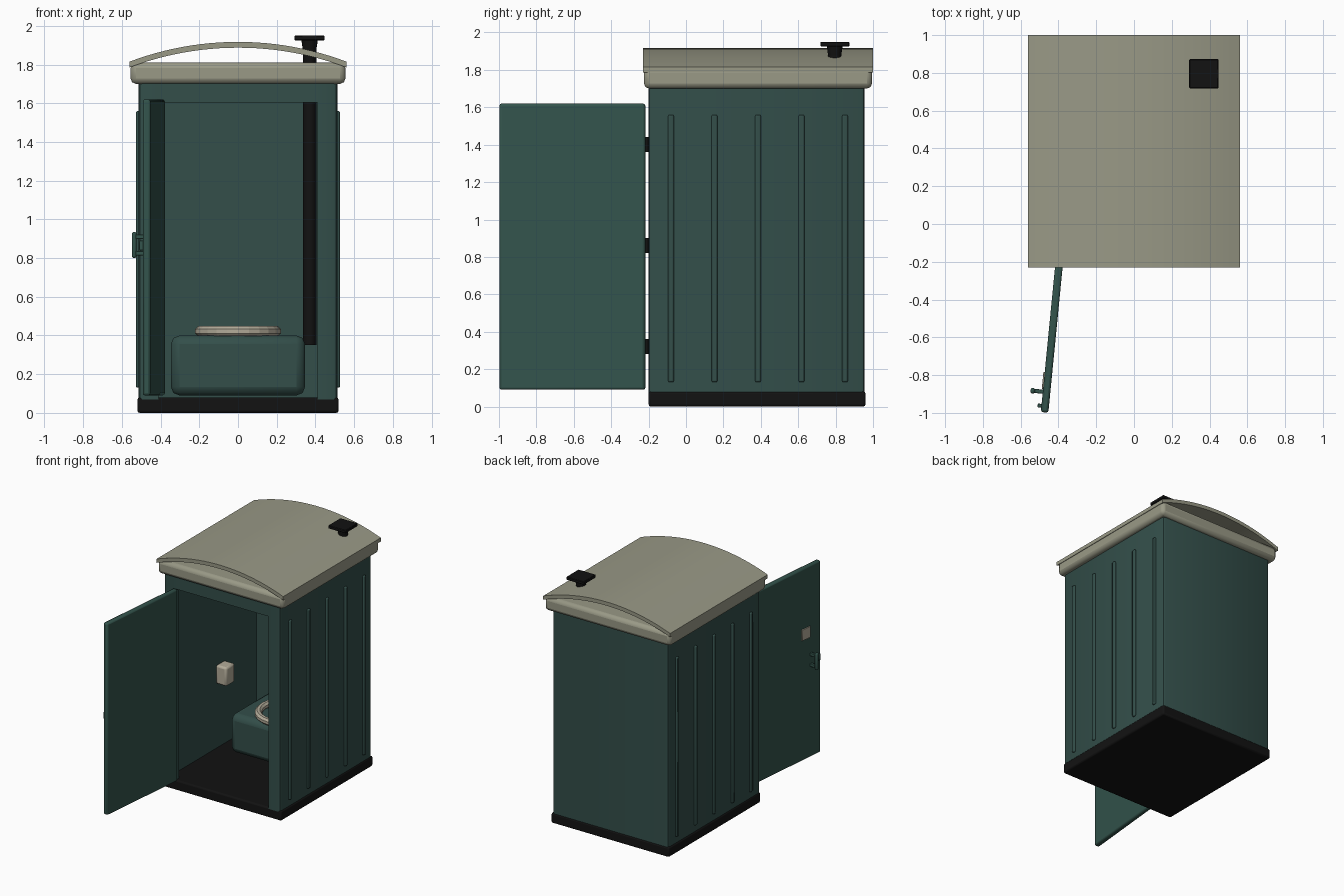
import bpy, bmesh, math
from mathutils import Matrix, Vector

if "Cube" in bpy.data.objects:
    bpy.data.objects.remove(bpy.data.objects["Cube"])


def material(name, rgb):
    m = bpy.data.materials.new(name)
    m.diffuse_color = (*rgb, 1)
    m.use_nodes = True
    m.node_tree.nodes["Principled BSDF"].inputs["Base Color"].default_value = m.diffuse_color
    return m


GREEN = material("wall green", (0.033, 0.077, 0.068))
DOOR = material("door green", (0.033, 0.088, 0.072))
BLACK = material("black plastic", (0.006, 0.006, 0.006))
BEIGE = material("roof beige", (0.32, 0.32, 0.24))
CREAM = material("fitting cream", (0.45, 0.41, 0.32))


def finish(bm, name, mat, bevel=0, segs=2, smooth=35, matrix=None):
    bmesh.ops.recalc_face_normals(bm, faces=bm.faces)
    me = bpy.data.meshes.new(name)
    bm.to_mesh(me)
    bm.free()
    ob = bpy.data.objects.new(name, me)
    bpy.context.collection.objects.link(ob)
    me.materials.append(mat)
    if matrix:
        ob.matrix_world = matrix
    if bevel:
        b = ob.modifiers.new("bevel", 'BEVEL')
        b.width, b.segments = bevel, segs
    if smooth:
        bpy.ops.object.select_all(action='DESELECT')
        ob.select_set(True)
        bpy.context.view_layer.objects.active = ob
        bpy.ops.object.shade_smooth_by_angle(angle=math.radians(smooth))
    return ob


def box(name, mat, x, y, z, bevel=0, segs=2, smooth=35, matrix=None):
    """Box from (min, max) ranges."""
    bm = bmesh.new()
    bmesh.ops.create_cube(bm, size=1)
    for v in bm.verts:
        v.co = Vector([(r[0] + r[1]) / 2 + c * (r[1] - r[0])
                       for c, r in zip(v.co, (x, y, z))])
    return finish(bm, name, mat, bevel, segs, smooth, matrix)


def cyl(name, mat, x, y, z, r1, r2=None, sides=20, matrix=None):
    bm = bmesh.new()
    bmesh.ops.create_cone(bm, cap_ends=True, segments=sides, radius1=r1,
                          radius2=r1 if r2 is None else r2, depth=z[1] - z[0],
                          matrix=Matrix.Translation((x, y, sum(z) / 2)))
    return finish(bm, name, mat, matrix=matrix)


def extrude(name, mat, pts, vec, smooth=35):
    bm = bmesh.new()
    f = bm.faces.new([bm.verts.new(p) for p in pts])
    g = bmesh.ops.extrude_face_region(bm, geom=[f])
    for e in g["geom"]:
        if isinstance(e, bmesh.types.BMVert):
            e.co += Vector(vec)
    return finish(bm, name, mat, smooth=smooth)


# base and floor
box("base", BLACK, (-.52, .52), (-.2, .96), (0, .08), .012)

# shell: C-shaped plan with chamfered outer corners, open at the front
W, F, B, C, J, T = .513, -.2, .955, .02, .41, .03
half = [(J, F + .04), (J, F), (W - C, F), (W - C * .3, F + C * .3), (W, F + C),
        (W, B - C), (W - C * .3, B - C * .3), (W - C, B)]
outer = half + [(-x, y) for x, y in reversed(half)]
inner = [(-W + T, F + .04), (-W + T, B - T), (W - T, B - T), (W - T, F + .04)]
extrude("wall_shell", GREEN, [(x, y, .07) for x, y in outer + inner], (0, 0, 1.65))
box("door_header", GREEN, (-J, J), (F, F + .04), (1.605, 1.72))

# side ribs
for s, side in ((-1, "left"), (1, "right")):
    for i in range(5):
        y = -.08 + i * .2325
        box(f"{side}_rib_{i + 1}", GREEN, sorted((s * .505, s * .527)),
            (y - .015, y + .015), (.13, 1.56), .008)

# roof trim and arched roof sheet
box("roof_trim", BEIGE, (-.555, .555), (-.225, .995), (1.70, 1.81), .028, 2)
R, H = 1.59, .56
a0 = math.asin(H / R)
arc = [a0 * (i / 12 - 1) for i in range(25)]
top = [(R * math.sin(a), 1.917 - R + R * math.cos(a)) for a in arc]
low = [(x, z - .03) for x, z in reversed(top)]
extrude("arched_roof", BEIGE, [(x, -.23, z) for x, z in top + low], (0, 1.23, 0))

# vent pipe with collar and square cap
cyl("vent_pipe", BLACK, .37, .795, (.35, 1.93), .035)
cyl("vent_collar", BLACK, .37, .795, (1.87, 1.93), .034, .043)
box("vent_cap", BLACK, (.292, .447), (.718, .873), (1.925, 1.95), .004, 1)

# seat box and ring
box("seat_box", GREEN, (-.347, .347), (.39, .93), (.09, .4), .045, 2)
bm = bmesh.new()
N, M, big, small = 24, 8, .197, .028
rings = []
for i in range(N):
    a = 2 * math.pi * i / N
    rings.append([bm.verts.new(((big + small * math.cos(b)) * math.cos(a),
                                .6 + (big + small * math.cos(b)) * math.sin(a),
                                .422 + small * math.sin(b)))
                  for b in [2 * math.pi * (k + .5) / M for k in range(M)]])
for i in range(N):
    p, q = rings[i], rings[(i + 1) % N]
    for k in range(M):
        n = (k + 1) % M
        bm.faces.new((p[k], q[k], q[n], p[n]))
finish(bm, "seat_ring", CREAM, smooth=0)

# paper dispenser on the left wall
box("paper_dispenser", CREAM, (-.485, -.39), (.41, .52), (.595, .745), .015)

# open door: local x runs along the leaf, -y is its outer face
DM = Matrix.Translation((-.397, -.218, 0)) @ Matrix.Rotation(math.radians(264.4), 4, 'Z')
box("door", DOOR, (0, .783), (-.02, .02), (.09, 1.62), .012, 2, matrix=DM)
box("door_sign", CREAM, (.57, .66), (-.027, -.018), (1.05, 1.14), .002, 1, matrix=DM)
box("door_handle_grip", DOOR, (.66, .69), (-.085, -.062), (.8, .935), .01, matrix=DM)
for i, z in enumerate((.825, .91)):
    box(f"door_handle_post_{i + 1}", DOOR, (.664, .686), (-.07, -.015),
        (z - .012, z + .012), .004, matrix=DM)
box("door_latch", DOOR, (.74, .76), (-.04, -.015), (.84, .89), .004, matrix=DM)

# hinges
for i, z in enumerate((.32, .86, 1.4)):
    cyl(f"hinge_{i + 1}", BLACK, -.422, -.214, (z - .04, z + .04), .014, sides=12)
